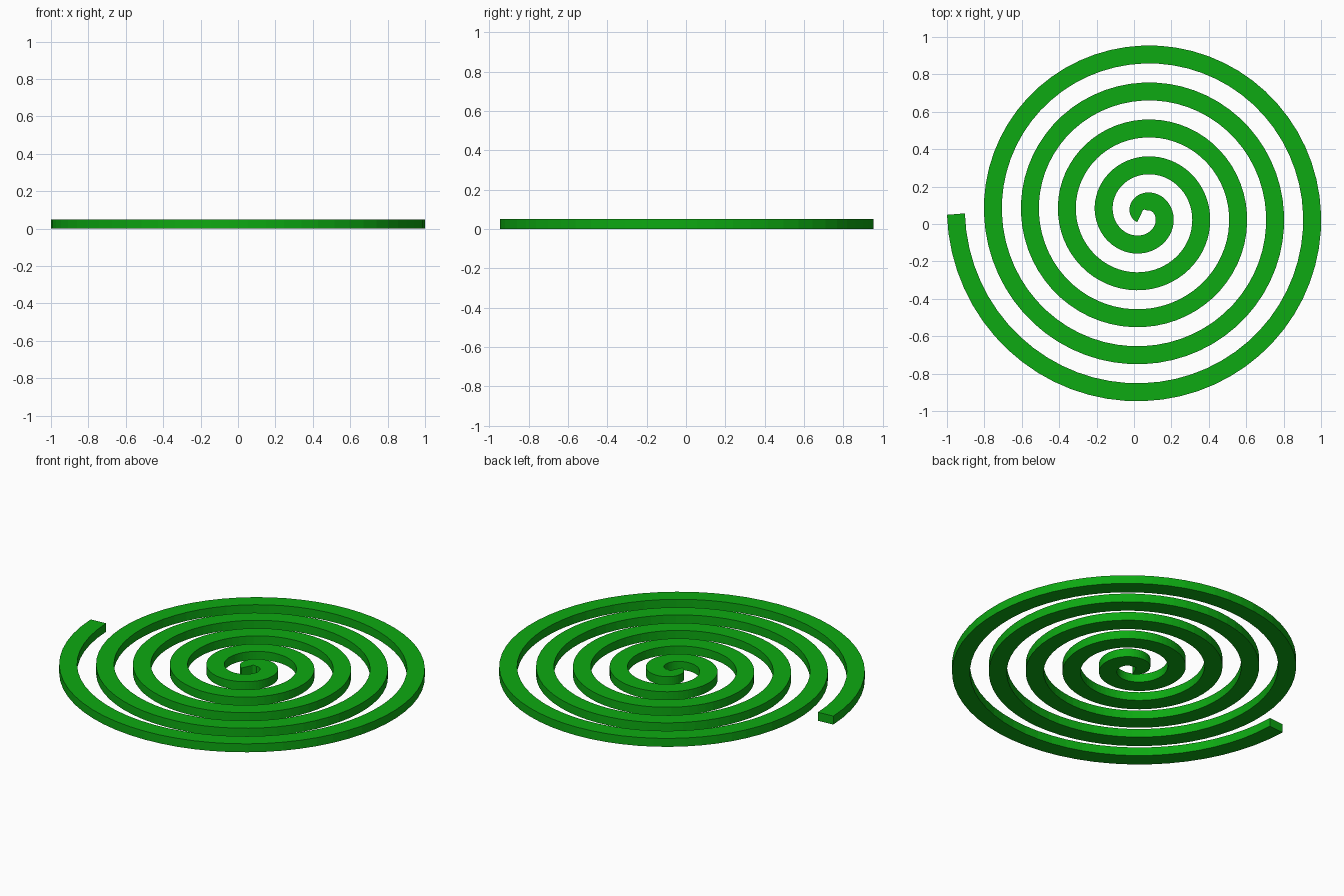
import bpy, bmesh, math
from mathutils import Vector

if "Cube" in bpy.data.objects:
    bpy.data.objects.remove(bpy.data.objects["Cube"])

TURNS, STEPS = 5, 64             # turns and segments per turn
R0, R1 = 0.0115, 1.0015          # centreline radius at inner and outer ends
CX, CY = 0.0495, 0.053           # spiral centre
HALF, HEIGHT = 0.048, 0.05       # half band width, band height

# Centreline: flat Archimedean spiral, unwinding clockwise from the centre
n = TURNS * STEPS
pts, radii = [], []
for i in range(n + 1):
    t = i / n
    r = R0 + (R1 - R0) * t
    ang = math.pi - 2 * math.pi * TURNS * t
    pts.append(Vector((CX + r * math.cos(ang), CY + r * math.sin(ang), 0)))
    radii.append(r)

# Sweep a rectangular section along it
a = (R1 - R0) / (2 * math.pi * TURNS)
bm = bmesh.new()
rings = []
for i, p in enumerate(pts):
    tan = (pts[min(i + 1, n)] - pts[max(i - 1, 0)]).normalized()
    out = Vector((-tan.y, tan.x, 0))
    # keep the inner edge from folding over itself in the tight centre
    r = radii[i]
    bend = (r * r + a * a) ** 1.5 / (r * r + 2 * a * a)
    inner = p - out * min(HALF, 0.98 * bend)
    outer = p + out * HALF
    up = Vector((0, 0, HEIGHT))
    rings.append([bm.verts.new(v) for v in (inner, outer, outer + up, inner + up)])

for s, e in zip(rings, rings[1:]):
    for k in range(4):
        m = (k + 1) % 4
        bm.faces.new((s[k], s[m], e[m], e[k]))
bm.faces.new(rings[0][::-1])
bm.faces.new(rings[-1])
bmesh.ops.recalc_face_normals(bm, faces=bm.faces)

mesh = bpy.data.meshes.new("spiral_coil")
bm.to_mesh(mesh)
bm.free()
coil = bpy.data.objects.new("spiral_coil", mesh)
bpy.context.collection.objects.link(coil)

# Green material
mat = bpy.data.materials.new("green")
mat.diffuse_color = (0.004, 0.4, 0.006, 1)
mat.use_nodes = True
mat.node_tree.nodes["Principled BSDF"].inputs["Base Color"].default_value = mat.diffuse_color
mesh.materials.append(mat)
